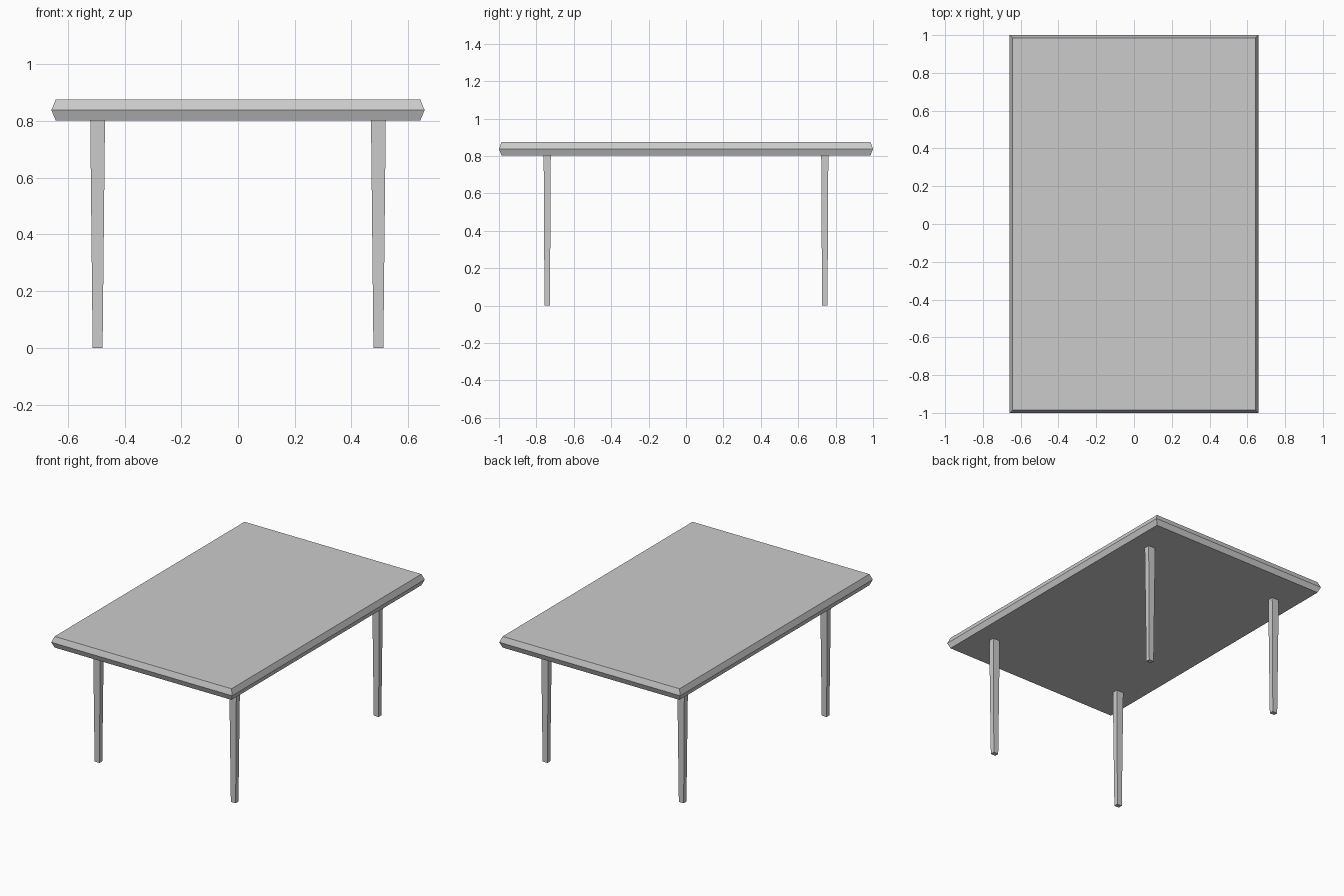
import bpy, bmesh

if "Cube" in bpy.data.objects:
    bpy.data.objects.remove(bpy.data.objects["Cube"])


def loft_object(name, centre, rings):
    """Stack rectangular rings (half_x, half_y, z) into a closed solid."""
    bm = bmesh.new()
    cx, cy = centre
    loops = []
    for hx, hy, z in rings:
        loops.append([bm.verts.new((cx + sx * hx, cy + sy * hy, z))
                      for sx, sy in ((-1, -1), (1, -1), (1, 1), (-1, 1))])
    for low, high in zip(loops, loops[1:]):
        for i in range(4):
            j = (i + 1) % 4
            bm.faces.new((low[i], low[j], high[j], high[i]))
    bm.faces.new(loops[0][::-1])
    bm.faces.new(loops[-1])
    bmesh.ops.recalc_face_normals(bm, faces=bm.faces)
    mesh = bpy.data.meshes.new(name)
    bm.to_mesh(mesh)
    bm.free()
    obj = bpy.data.objects.new(name, mesh)
    bpy.context.collection.objects.link(obj)
    return obj


# Table top with a pointed edge all round
loft_object("table_top", (0, 0), [(0.643, 0.986, 0.802),
                                  (0.658, 1.0, 0.838),
                                  (0.643, 0.986, 0.875)])

# Four tapered legs
for side, sx in (("left", -1), ("right", 1)):
    for end, sy in (("front", -1), ("back", 1)):
        loft_object(f"{end}_{side}_leg", (sx * 0.495, sy * 0.742),
                    [(0.0175, 0.0145, 0), (0.026, 0.019, 0.802)])
